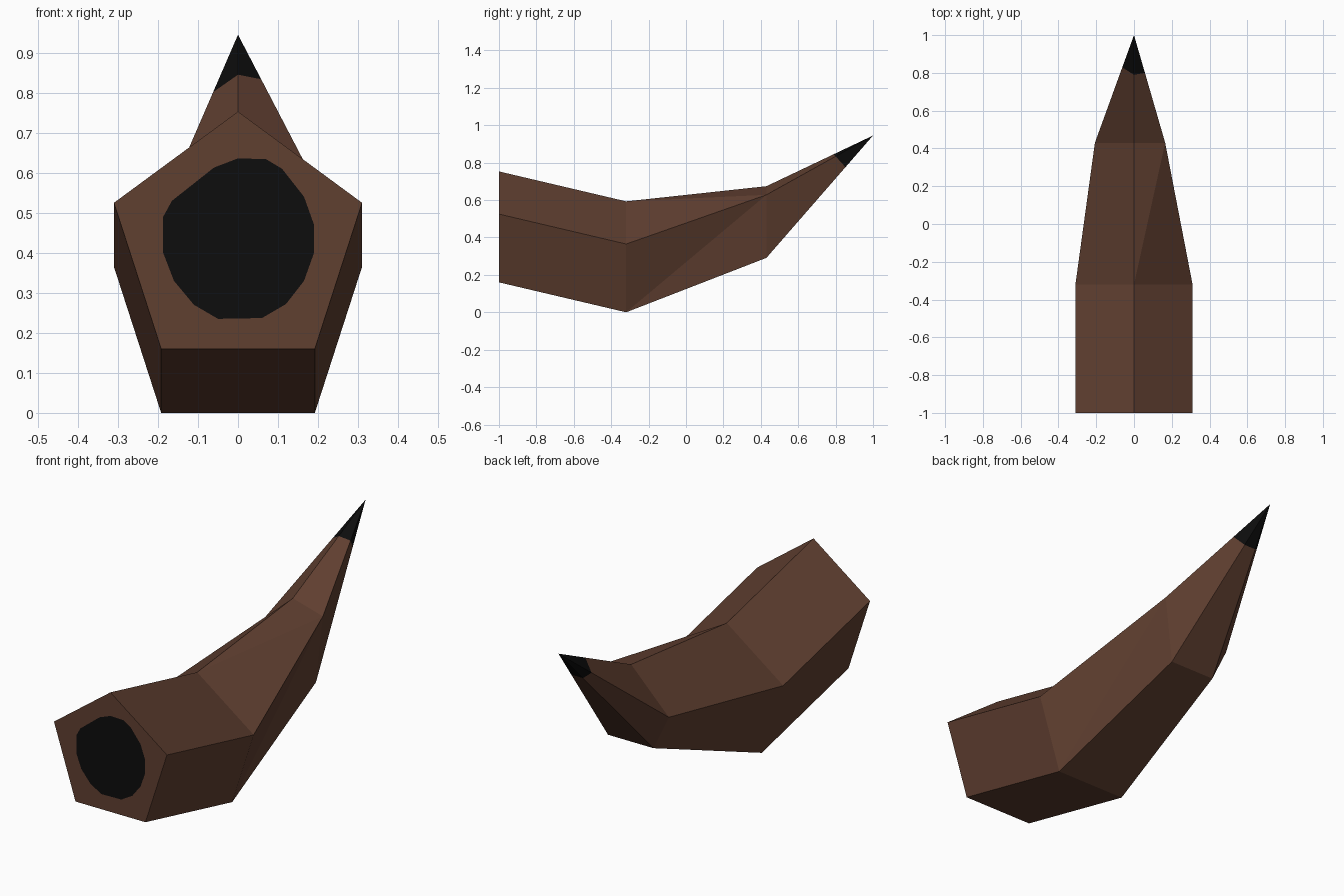
import bpy, bmesh
from mathutils import Vector

if "Cube" in bpy.data.objects:
    bpy.data.objects.remove(bpy.data.objects["Cube"])


def material(name, rgb):
    m = bpy.data.materials.new(name)
    m.diffuse_color = (*rgb, 1)
    m.use_nodes = True
    m.node_tree.nodes["Principled BSDF"].inputs["Base Color"].default_value = m.diffuse_color
    return m


BROWN = material("horn brown", (0.117, 0.050, 0.030))
BLACK = material("dark core", (0.004, 0.004, 0.004))

bm = bmesh.new()


def ring(y, points):
    return [bm.verts.new((x, y, z)) for x, z in points]


# Three five-sided sections: top, right, lower right, lower left, left
wide = [(0, 0.753), (0.31, 0.525), (0.192, 0.16), (-0.192, 0.16), (-0.31, 0.525)]
base = ring(-1.0, wide)
bend = ring(-0.32, [(x, z - 0.16) for x, z in wide])
neck = ring(0.43, [(0, 0.674), (0.165, 0.628), (0.127, 0.291), (-0.122, 0.291), (-0.207, 0.467)])
tip = bm.verts.new((0, 1.0, 0.945))

# Side walls; the twisted right-hand quads are split towards the neck's right corner
for i in range(5):
    j = (i + 1) % 5
    bm.faces.new((base[i], base[j], bend[j], bend[i]))
    if i == 0:
        bm.faces.new((bend[0], bend[1], neck[1]))
        bm.faces.new((bend[0], neck[1], neck[0]))
    elif i == 1:
        bm.faces.new((bend[1], bend[2], neck[1]))
        bm.faces.new((bend[2], neck[2], neck[1]))
    else:
        bm.faces.new((bend[i], bend[j], neck[j], neck[i]))
    bm.faces.new((neck[i], neck[j], tip))

# Black point: cut across the horn's axis
cut_at, cut_dir = Vector((0, 0.808, 0.825)), Vector((0, 0.74, 0.67))
bmesh.ops.bisect_plane(bm, geom=bm.verts[:] + bm.edges[:] + bm.faces[:],
                       plane_co=cut_at, plane_no=cut_dir)
for f in bm.faces:
    if (f.calc_center_median() - cut_at).dot(cut_dir) > 0:
        f.material_index = 1

# Flat base with a dark rounded core cut into it
core = ring(-1.0, [(-0.187, 0.49), (-0.165, 0.53), (-0.06, 0.613), (0, 0.636), (0.07, 0.634),
                   (0.11, 0.61), (0.165, 0.54), (0.19, 0.47), (0.19, 0.40), (0.165, 0.33),
                   (0.12, 0.272), (0.06, 0.237), (-0.05, 0.235), (-0.11, 0.27),
                   (-0.16, 0.33), (-0.187, 0.40)])
n = len(core)
loop = [bm.edges.new((core[i], core[(i + 1) % n])) for i in range(n)]
rim = [bm.edges.get((base[i], base[(i + 1) % 5])) for i in range(5)]
bmesh.ops.triangle_fill(bm, edges=rim + loop, use_beauty=True, normal=(0, -1, 0))
inside = [f for f in bm.faces if all(v in core for v in f.verts)]
bmesh.ops.delete(bm, geom=inside, context='FACES_ONLY')
bm.faces.new(core).material_index = 1

bmesh.ops.recalc_face_normals(bm, faces=bm.faces[:])
mesh = bpy.data.meshes.new("horn")
bm.to_mesh(mesh)
bm.free()
mesh.materials.append(BROWN)
mesh.materials.append(BLACK)
bpy.context.collection.objects.link(bpy.data.objects.new("horn", mesh))
